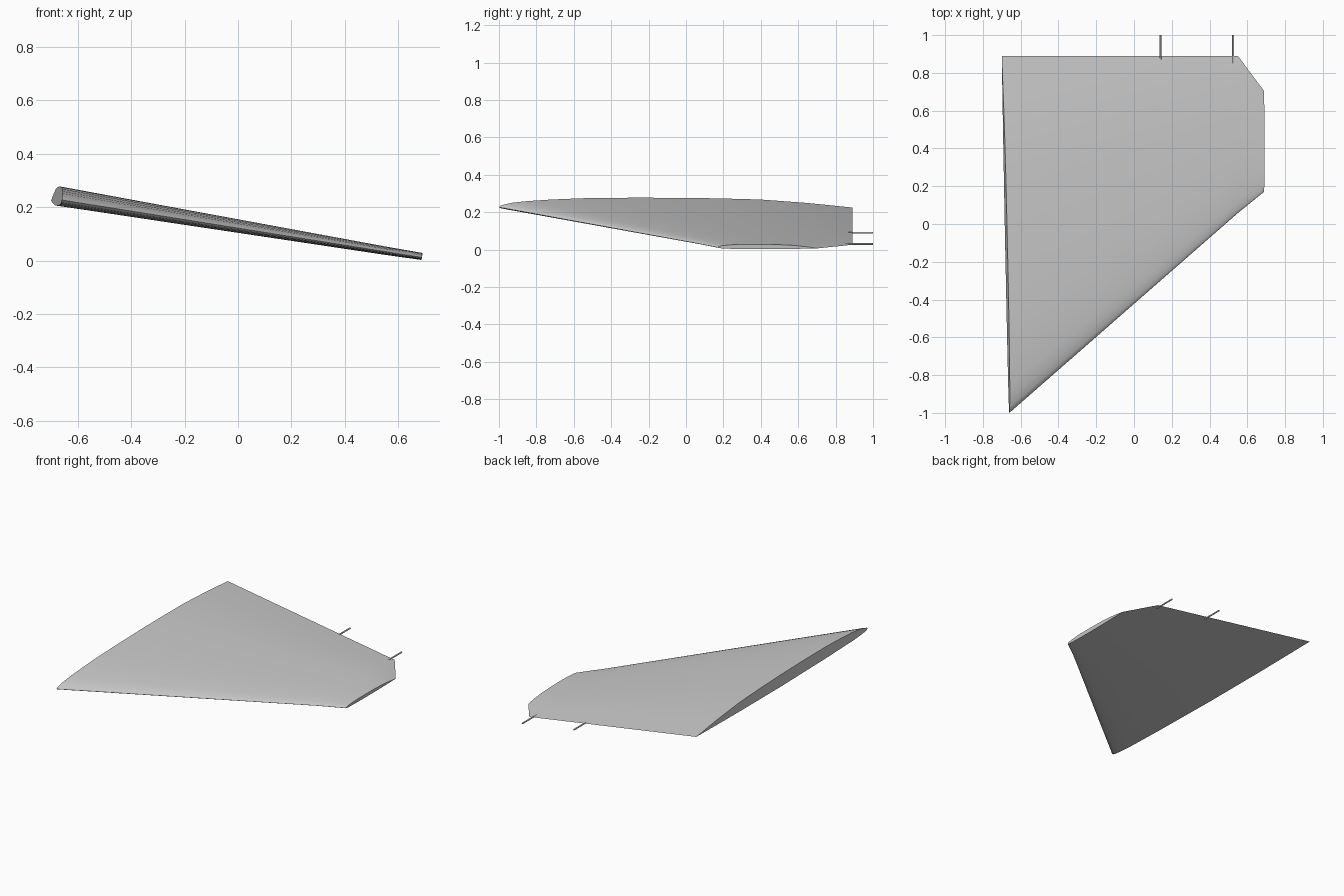
import bpy
import bmesh
from math import radians
from mathutils import Vector

cube = bpy.data.objects.get("Cube")
if cube:
    bpy.data.objects.remove(cube, do_unlink=True)


def make_material(name, color):
    mat = bpy.data.materials.new(name)
    mat.use_nodes = True
    mat.diffuse_color = color
    mat.node_tree.nodes["Principled BSDF"].inputs["Base Color"].default_value = color
    return mat


grey = make_material("light grey", (0.6, 0.6, 0.6, 1))

# Airfoil: chord fraction, upper and lower height relative to root thickness
UPPER = [(0.004, 0.007), (0.016, 0.015), (0.04, 0.025), (0.08, 0.033), (0.15, 0.042),
         (0.24, 0.049), (0.37, 0.052), (0.5, 0.052), (0.62, 0.049), (0.74, 0.043), (0.87, 0.025)]
LOWER = [(0.87, -0.007), (0.74, -0.013), (0.5, -0.02), (0.24, -0.021),
         (0.08, -0.018), (0.04, -0.014), (0.016, -0.01), (0.004, -0.005)]
SECTION = [(0, 0)] + UPPER + [(1, 0)] + LOWER

# Spanwise stations: leading edge, trailing edge, thickness factor
STATIONS = [
    (Vector((-0.66, -1.0, 0.227)), Vector((-0.70, 0.89, 0.225)), 1.0),
    (Vector((0.55, 0.058, 0.034)), Vector((0.55, 0.89, 0.026)), 0.42),
    (Vector((0.688, 0.17, 0.012)), Vector((0.688, 0.705, 0.007)), 0.36),
]
LIFT = Vector((0.17, 0, 0.985))  # section plane leans with the span

# Wing panel lofted through the stations, with closed root and tip
bm = bmesh.new()
rings = [[bm.verts.new(lead.lerp(trail, t) + LIFT * h * k) for t, h in SECTION]
         for lead, trail, k in STATIONS]
n = len(SECTION)
for a, b in zip(rings, rings[1:]):
    for i in range(n):
        j = (i + 1) % n
        bm.faces.new((a[i], a[j], b[j], b[i]))
bm.faces.new(rings[0])
bm.faces.new(rings[-1])
bmesh.ops.recalc_face_normals(bm, faces=bm.faces)
mesh = bpy.data.meshes.new("wing_panel")
bm.to_mesh(mesh)
bm.free()
mesh.materials.append(grey)
wing = bpy.data.objects.new("wing_panel", mesh)
bpy.context.collection.objects.link(wing)
bpy.ops.object.select_all(action="DESELECT")
wing.select_set(True)
bpy.context.view_layer.objects.active = wing
bpy.ops.object.shade_smooth_by_angle(angle=radians(30))

# Thin rods on the trailing edge
for name, x, z, start in (("inner_rod", 0.14, 0.09, 0.865), ("outer_rod", 0.525, 0.03, 0.85)):
    bpy.ops.mesh.primitive_cylinder_add(vertices=12, radius=0.005, depth=1 - start,
                                        location=(x, (1 + start) / 2, z),
                                        rotation=(radians(90), 0, 0))
    rod = bpy.context.object
    rod.name = name
    rod.data.materials.append(grey)
    bpy.ops.object.shade_smooth_by_angle(angle=radians(40))
